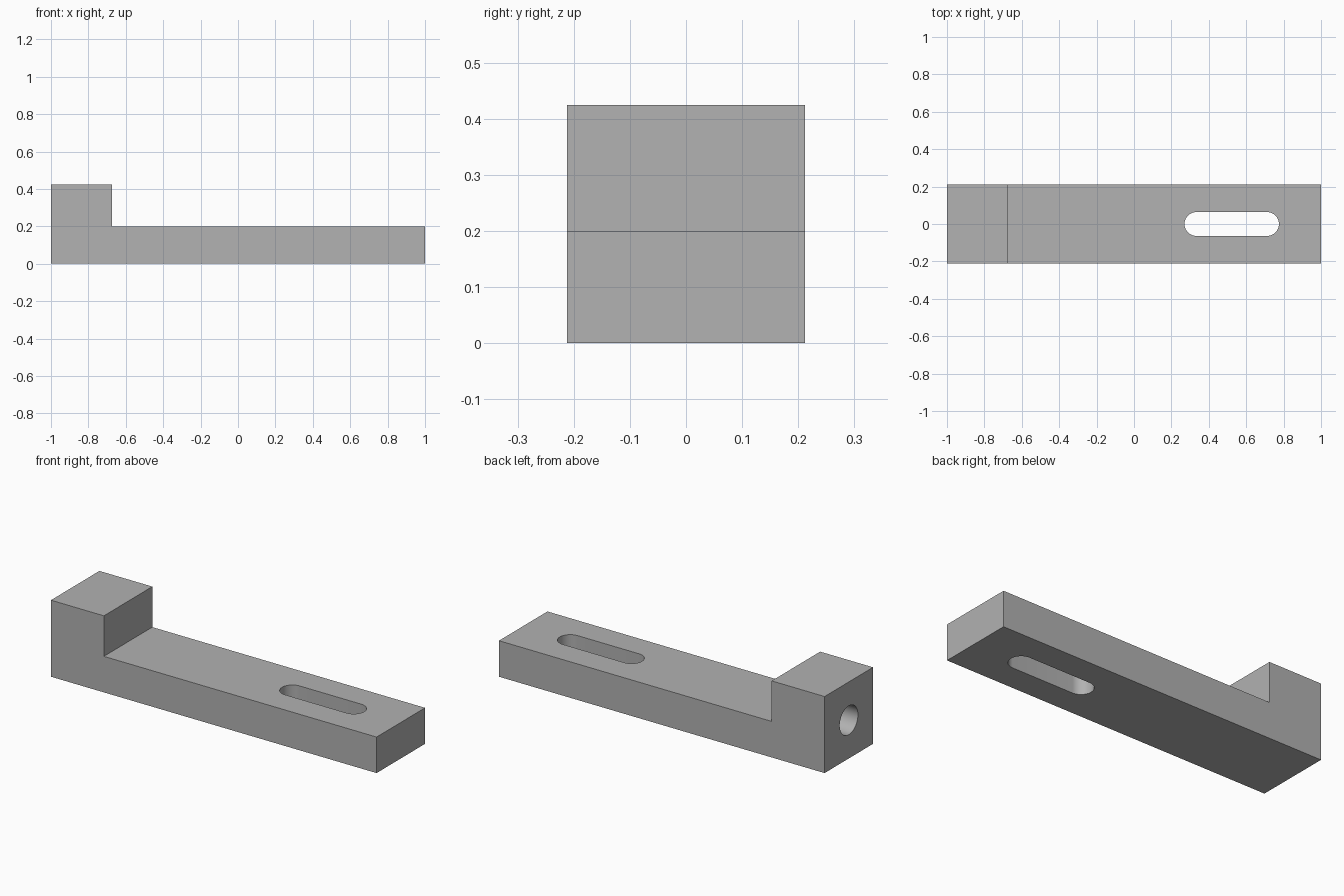
import bpy
import bmesh
from math import cos, sin, pi, radians
from mathutils import Matrix

cube = bpy.data.objects.get("Cube")
if cube:
    bpy.data.objects.remove(cube, do_unlink=True)

LENGTH, WIDTH, HEIGHT = 2.0, 0.425, 0.425
ARM_HEIGHT, STEP_X = 0.2, -0.675
SLOT_START, SLOT_END, SLOT_RADIUS = 0.27, 0.775, 0.064
HOLE_RADIUS, HOLE_DEPTH = 0.08, 0.25

grey = bpy.data.materials.new("plain grey")
grey.use_nodes = True
grey.diffuse_color = (0.445, 0.445, 0.445, 1)
shader = next(n for n in grey.node_tree.nodes if n.type == "BSDF_PRINCIPLED")
shader.inputs["Base Color"].default_value = grey.diffuse_color


def prism(name, outline, depth, matrix):
    """Extrude a flat outline along its local z, then place it."""
    bm = bmesh.new()
    face = bm.faces.new([bm.verts.new((u, v, 0)) for u, v in outline])
    grown = bmesh.ops.extrude_face_region(bm, geom=[face])["geom"]
    moved = [g for g in grown if isinstance(g, bmesh.types.BMVert)]
    bmesh.ops.translate(bm, verts=moved, vec=(0, 0, depth))
    bmesh.ops.transform(bm, matrix=matrix, verts=bm.verts)
    bmesh.ops.recalc_face_normals(bm, faces=bm.faces)
    mesh = bpy.data.meshes.new(name)
    bm.to_mesh(mesh)
    bm.free()
    mesh.materials.append(grey)
    obj = bpy.data.objects.new(name, mesh)
    bpy.context.collection.objects.link(obj)
    return obj


def arc(cx, radius, start, sweep, steps):
    return [(cx + radius * cos(start + sweep * i / steps),
             radius * sin(start + sweep * i / steps)) for i in range(steps + 1)]


# Stepped bar: L-shaped side profile extruded across the width
end = LENGTH / 2
profile = [(-end, 0), (end, 0), (end, ARM_HEIGHT), (STEP_X, ARM_HEIGHT),
           (STEP_X, HEIGHT), (-end, HEIGHT)]
bar = prism("stepped_bar", profile, WIDTH,
            Matrix.Translation((0, WIDTH / 2, 0)) @ Matrix.Rotation(pi / 2, 4, "X"))

# Long slot right through the arm
outline = (arc(SLOT_END - SLOT_RADIUS, SLOT_RADIUS, -pi / 2, pi, 24)
           + arc(SLOT_START + SLOT_RADIUS, SLOT_RADIUS, pi / 2, pi, 24))
slot = prism("slot_cutter", outline, HEIGHT, Matrix.Translation((0, 0, -0.1)))

# Blind round hole in the end of the block
margin = 0.1
hole = prism("hole_cutter", arc(0, HOLE_RADIUS, 0, 2 * pi, 48)[:-1], HOLE_DEPTH + margin,
             Matrix.Translation((-end - margin, 0, HEIGHT / 2)) @ Matrix.Rotation(pi / 2, 4, "Y"))

# Cut both openings, then discard the cutters
bpy.ops.object.select_all(action="DESELECT")
bpy.context.view_layer.objects.active = bar
bar.select_set(True)
for cutter in (slot, hole):
    cutter.hide_render = True
    mod = bar.modifiers.new("cut", "BOOLEAN")
    mod.operation, mod.solver, mod.object = "DIFFERENCE", "EXACT", cutter
    bpy.ops.object.modifier_apply(modifier=mod.name)
    bpy.data.objects.remove(cutter, do_unlink=True)

bpy.ops.object.shade_smooth_by_angle(angle=radians(30))
